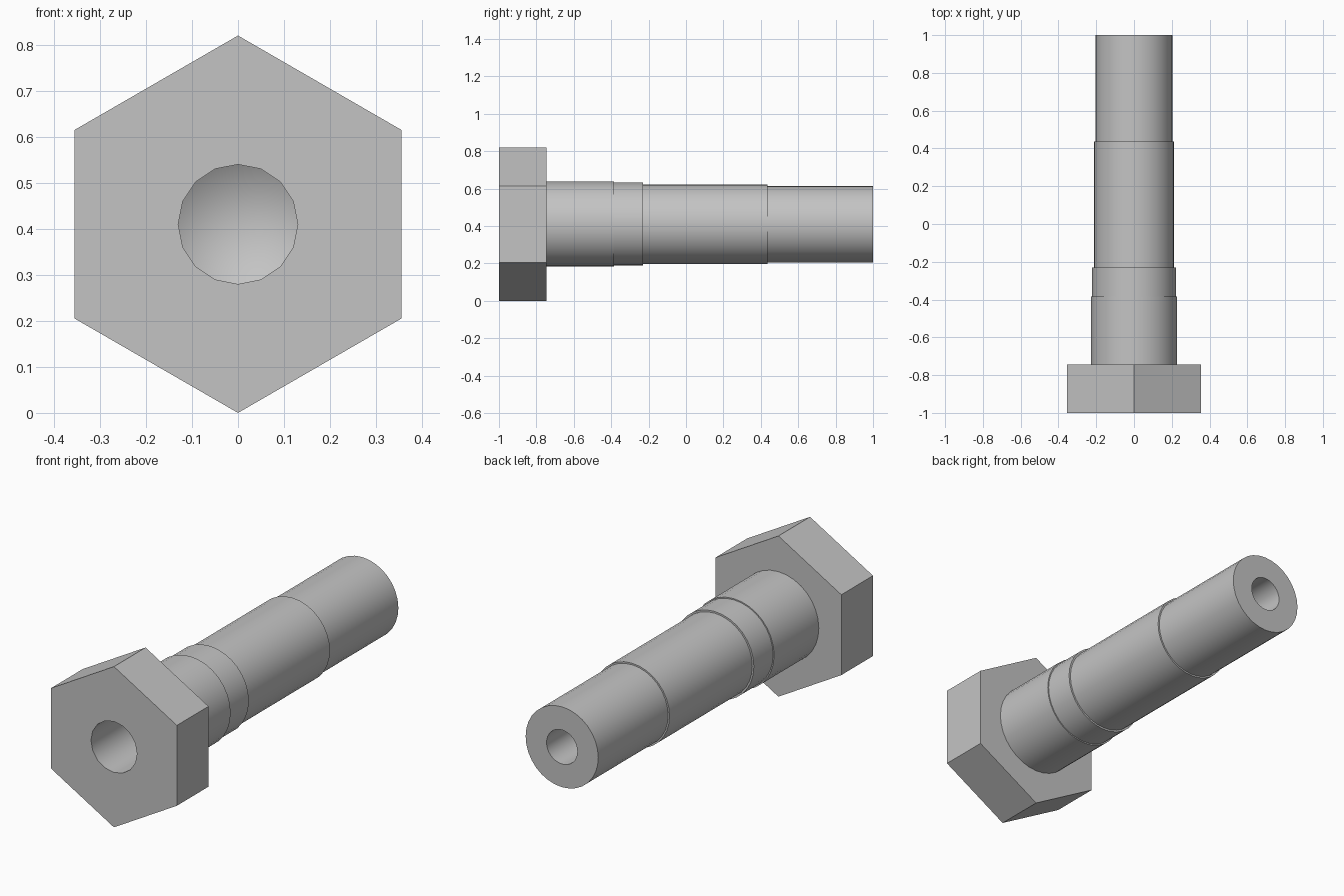
import bpy, bmesh
from math import sin, cos, pi, radians

cube = bpy.data.objects.get("Cube")
if cube:
    bpy.data.objects.remove(cube)

AXIS_Z = 0.41
HEAD_R = 0.41
BORE_R = 0.13
FRONT, HEAD_BACK, END = -1.0, -0.745, 1.0

steel = bpy.data.materials.new("grey steel")
steel.use_nodes = True
grey = (0.55, 0.55, 0.55, 1)
steel.diffuse_color = grey
steel.node_tree.nodes["Principled BSDF"].inputs["Base Color"].default_value = grey


def ring(bm, r, y, sides):
    """Circle of vertices around the long axis."""
    angles = [2 * pi * k / sides for k in range(sides)]
    return [bm.verts.new((r * sin(a), y, AXIS_Z + r * cos(a))) for a in angles]


def lathe(bm, profile, sides):
    """Revolve (radius, y) points around the long axis."""
    rings = [ring(bm, r, y, sides) for r, y in profile]
    for a, b in zip(rings, rings[1:]):
        for k in range(sides):
            n = (k + 1) % sides
            bm.faces.new((a[k], a[n], b[n], b[k]))
    return rings


def finish(bm, name):
    bmesh.ops.remove_doubles(bm, verts=bm.verts[:], dist=0.0001)
    mesh = bpy.data.meshes.new(name)
    bm.to_mesh(mesh)
    bm.free()
    mesh.materials.append(steel)
    obj = bpy.data.objects.new(name, mesh)
    bpy.context.collection.objects.link(obj)
    bpy.ops.object.select_all(action='DESELECT')
    obj.select_set(True)
    bpy.context.view_layer.objects.active = obj
    bpy.ops.object.shade_smooth_by_angle(angle=radians(30))


def holed_face(bm, outer, r, y, sides, facing):
    """Flat face between an outer loop and a round hole."""
    inner = ring(bm, r, y, sides)
    edges = []
    for loop in (outer, inner):
        for a, b in zip(loop, loop[1:] + loop[:1]):
            edges.append(bm.edges.get((a, b)) or bm.edges.new((a, b)))
    made = bmesh.ops.triangle_fill(bm, edges=edges, use_beauty=True,
                                   normal=(0, facing, 0))
    for f in made["geom"]:
        if isinstance(f, bmesh.types.BMFace):
            f.normal_update()
            if f.normal.y * facing < 0:
                f.normal_flip()


# Hexagonal head, open for the bore and the shank
bm = bmesh.new()
front, back = lathe(bm, [(HEAD_R, FRONT), (HEAD_R, HEAD_BACK)], 6)
holed_face(bm, front, BORE_R, FRONT, 16, -1)
holed_face(bm, back, 0.228, HEAD_BACK, 32, 1)
finish(bm, "hex_head")

# Blind bore in the head with a drill-point bottom
bm = bmesh.new()
lathe(bm, [(0, -0.17), (BORE_R, -0.25), (BORE_R, FRONT)], 16)
finish(bm, "front_bore")

# Stepped shank, running on into the narrow blind bore at its end
steps = [(0.228, HEAD_BACK, -0.385), (0.222, -0.385, -0.23),
         (0.213, -0.23, 0.437), (0.205, 0.437, END)]
profile = [(r, y) for r, start, stop in steps for y in (start, stop)]
profile += [(0.087, END), (0.087, 0.25), (0, 0.2)]
bm = bmesh.new()
lathe(bm, profile, 32)
finish(bm, "stepped_shank")
